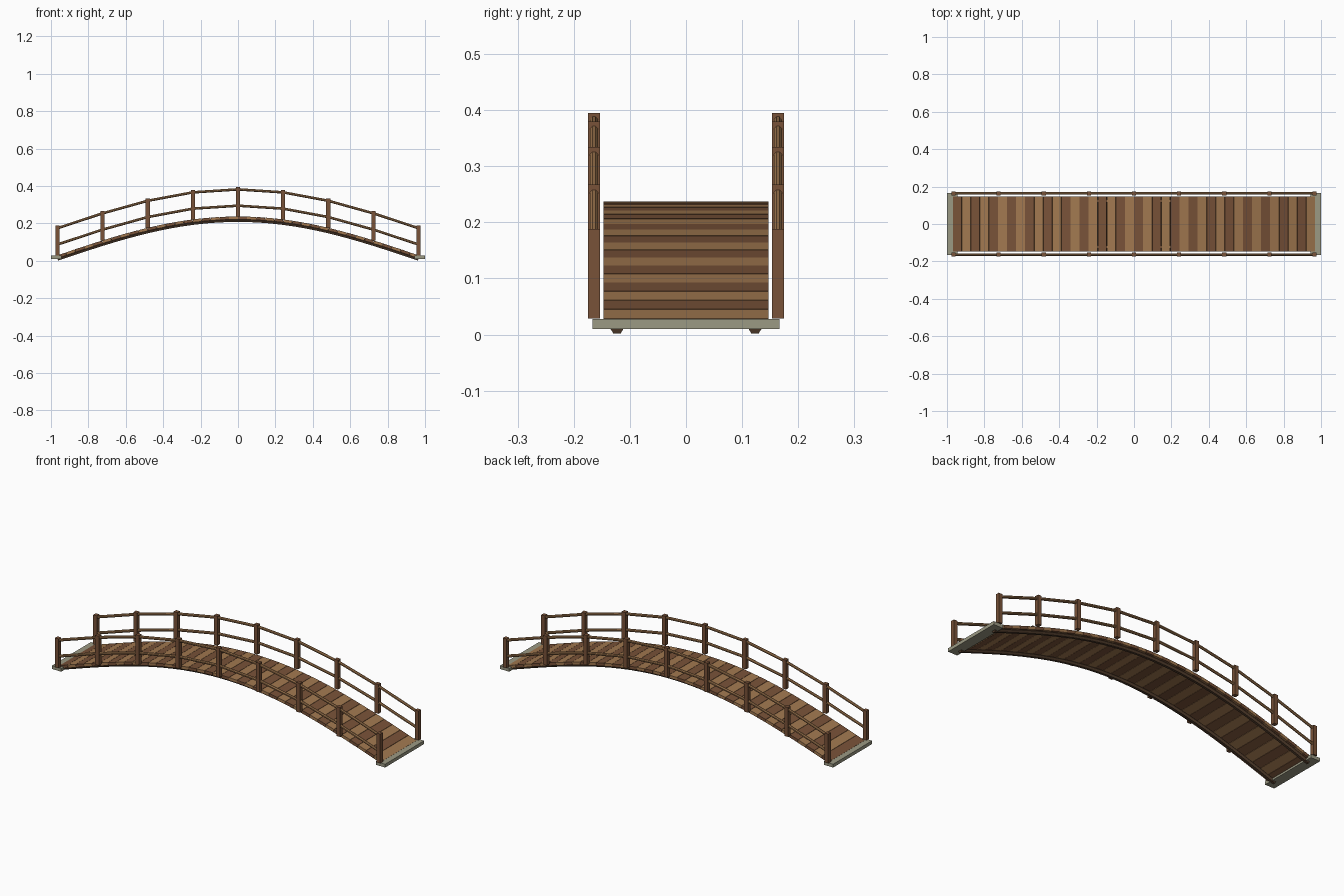
import bpy, bmesh, math
from mathutils import Vector, Matrix

if "Cube" in bpy.data.objects:
    bpy.data.objects.remove(bpy.data.objects["Cube"])

SPAN, RISE = 0.967, 0.208


def arch(x):
    return RISE * math.cos(math.pi / 2 * x / SPAN)


def slope(x):
    return math.atan(-RISE * math.pi / 2 / SPAN * math.sin(math.pi / 2 * x / SPAN))


def material(name, rgb):
    m = bpy.data.materials.new(name)
    m.diffuse_color = (*rgb, 1)
    m.use_nodes = True
    m.node_tree.nodes["Principled BSDF"].inputs["Base Color"].default_value = m.diffuse_color
    return m


TAN = material("tan_wood", (0.36, 0.19, 0.08))
BROWN = material("brown_wood", (0.19, 0.085, 0.04))
DARK = material("dark_wood", (0.09, 0.05, 0.027))
STONE = material("stone", (0.33, 0.32, 0.23))


def finish(bm, name, mat):
    bmesh.ops.recalc_face_normals(bm, faces=bm.faces[:])
    me = bpy.data.meshes.new(name)
    bm.to_mesh(me)
    bm.free()
    me.materials.append(mat)
    ob = bpy.data.objects.new(name, me)
    bpy.context.collection.objects.link(ob)
    return ob


def add_box(bm, centre, size, tilt=0):
    m = Matrix.Translation(centre) @ Matrix.Rotation(-tilt, 4, 'Y') @ Matrix.Diagonal((*size, 1))
    bmesh.ops.create_cube(bm, size=1, matrix=m)


def add_tube(bm, path, r, sides, turn=0.0):
    # sweep a polygon along a path lying in an xz plane
    rings = []
    for i, p in enumerate(path):
        d = (path[min(i + 1, len(path) - 1)] - path[max(i - 1, 0)]).normalized()
        up = Vector((-d.z, 0, d.x))
        ring = []
        for k in range(sides):
            a = 2 * math.pi * k / sides + turn
            ring.append(bm.verts.new(p + Vector((0, r * math.cos(a), 0)) + up * r * math.sin(a)))
        rings.append(ring)
    for a, b in zip(rings, rings[1:]):
        for k in range(sides):
            n = (k + 1) % sides
            bm.faces.new((a[k], a[n], b[n], b[k]))
    bm.faces.new(rings[0])
    bm.faces.new(rings[-1])


# deck planks in two alternating tones
COUNT = 40
pitch = 2 * SPAN / COUNT
for first, name, mat in ((0, "deck_planks_brown", BROWN), (1, "deck_planks_tan", TAN)):
    bm = bmesh.new()
    for i in range(first, COUNT, 2):
        x = -SPAN + (i + 0.5) * pitch
        t = slope(x)
        add_box(bm, (x, 0, 0.029 + arch(x) - 0.008), (pitch * 0.97 / math.cos(t), 0.294, 0.016), t)
    finish(bm, name, mat)

# curved beams under the deck
bm = bmesh.new()
for y in (-0.123, 0.123):
    xs = [-0.965 + 1.93 * i / 32 for i in range(33)]
    add_tube(bm, [Vector((x, y, 0.011 + arch(x))) for x in xs], 0.0125, 6)
finish(bm, "support_beams", DARK)

# railing posts and rails on both sides
post_x = [-0.965 + 1.93 * i / 8 for i in range(9)]
for y, side in ((-0.164, "front"), (0.164, "back")):
    bm = bmesh.new()
    for x in post_x:
        add_box(bm, (x, y, 0.028 + arch(x) + 0.0795), (0.022, 0.022, 0.159))
    finish(bm, side + "_posts", BROWN)
    for level, h in (("top", 0.174), ("middle", 0.087)):
        bm = bmesh.new()
        add_tube(bm, [Vector((x, y, h + arch(x))) for x in post_x], 0.0075, 8, math.pi / 8)
        finish(bm, f"{side}_{level}_rail", TAN)

# stone footings at each end
for s, side in ((-1, "left"), (1, "right")):
    bm = bmesh.new()
    add_box(bm, (s * 0.972, 0, 0.019), (0.056, 0.334, 0.018))
    finish(bm, side + "_footing", STONE)
